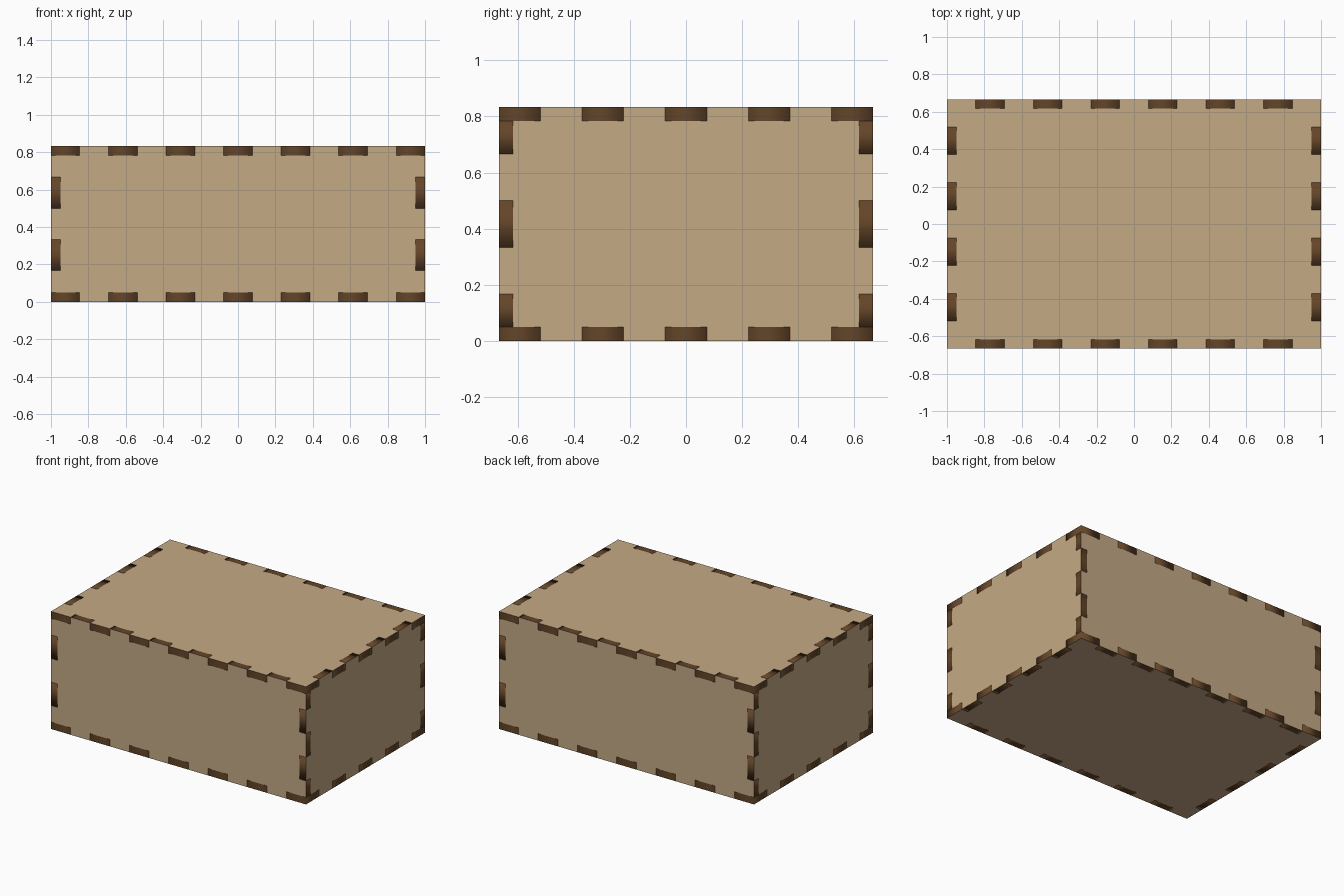
import bpy, bmesh
from mathutils import Vector

if "Cube" in bpy.data.objects:
    bpy.data.objects.remove(bpy.data.objects["Cube"])

W, D, H, T = 2.0, 4 / 3, 5 / 6, 0.05     # outer size and sheet thickness
NX, NY, NZ = 13, 9, 5                    # finger divisions along each axis


def material(name, rgb):
    m = bpy.data.materials.new(name)
    m.diffuse_color = (*rgb, 1)
    m.use_nodes = True
    m.node_tree.nodes["Principled BSDF"].inputs["Base Color"].default_value = m.diffuse_color
    return m


wood = material("plywood", (0.56, 0.40, 0.235))
burnt = material("burnt edge", (0.127, 0.060, 0.022))


def finger_outline(w, h, nu, nv, u_out, v_out):
    """Finger-jointed outline; u_out / v_out: even fingers reach the outer edge."""
    corners = [Vector(c) for c in ((0, 0), (w, 0), (w, h), (0, h))]
    pts = []
    for k in range(4):
        a, b = corners[k], corners[(k + 1) % 4]
        along = (b - a).normalized()
        inward = Vector((-along.y, along.x))
        n, out, other = (nu, u_out, v_out) if k % 2 == 0 else (nv, v_out, u_out)
        step = (b - a).length / n
        for i in range(n):
            depth = 0 if (i % 2 == 0) == out else T
            start = i * step if i else (0 if other else T)
            pts.append(a + along * start + inward * depth)
            if i < n - 1:
                pts.append(a + along * (i + 1) * step + inward * depth)
    return pts


def panel(name, outline, origin, u, v, normal):
    """Sheet cut to the outline, with smooth dark rim and flat plywood faces."""
    origin, u, v, normal = map(Vector, (origin, u, v, normal))
    bm = bmesh.new()
    face = bm.faces.new([bm.verts.new(origin + u * p.x + v * p.y) for p in outline])
    ext = bmesh.ops.extrude_face_region(bm, geom=[face], use_keep_orig=True)
    moved = [g for g in ext["geom"] if isinstance(g, bmesh.types.BMVert)]
    bmesh.ops.translate(bm, verts=moved, vec=normal * T)
    bmesh.ops.recalc_face_normals(bm, faces=bm.faces)
    for f in bm.faces:
        rim = len(f.verts) == 4
        f.material_index = int(rim)
        f.smooth = rim
        if not rim:
            for e in f.edges:
                e.smooth = False
    mesh = bpy.data.meshes.new(name)
    bm.to_mesh(mesh)
    bm.free()
    mesh.materials.append(wood)
    mesh.materials.append(burnt)
    bpy.context.collection.objects.link(bpy.data.objects.new(name, mesh))


X, Y, Z = (1, 0, 0), (0, 1, 0), (0, 0, 1)

# bottom and lid own the corners
lid = finger_outline(W, D, NX, NY, True, True)
panel("bottom_panel", lid, (-W / 2, -D / 2, 0), X, Y, Z)
panel("lid_panel", lid, (-W / 2, -D / 2, H - T), X, Y, Z)

# front and back walls
wall = finger_outline(W, H, NX, NZ, False, True)
panel("front_panel", wall, (-W / 2, -D / 2, 0), X, Z, Y)
panel("back_panel", wall, (-W / 2, D / 2 - T, 0), X, Z, Y)

# end walls
end = finger_outline(D, H, NY, NZ, False, False)
panel("left_panel", end, (-W / 2, -D / 2, 0), Y, Z, X)
panel("right_panel", end, (W / 2 - T, -D / 2, 0), Y, Z, X)
